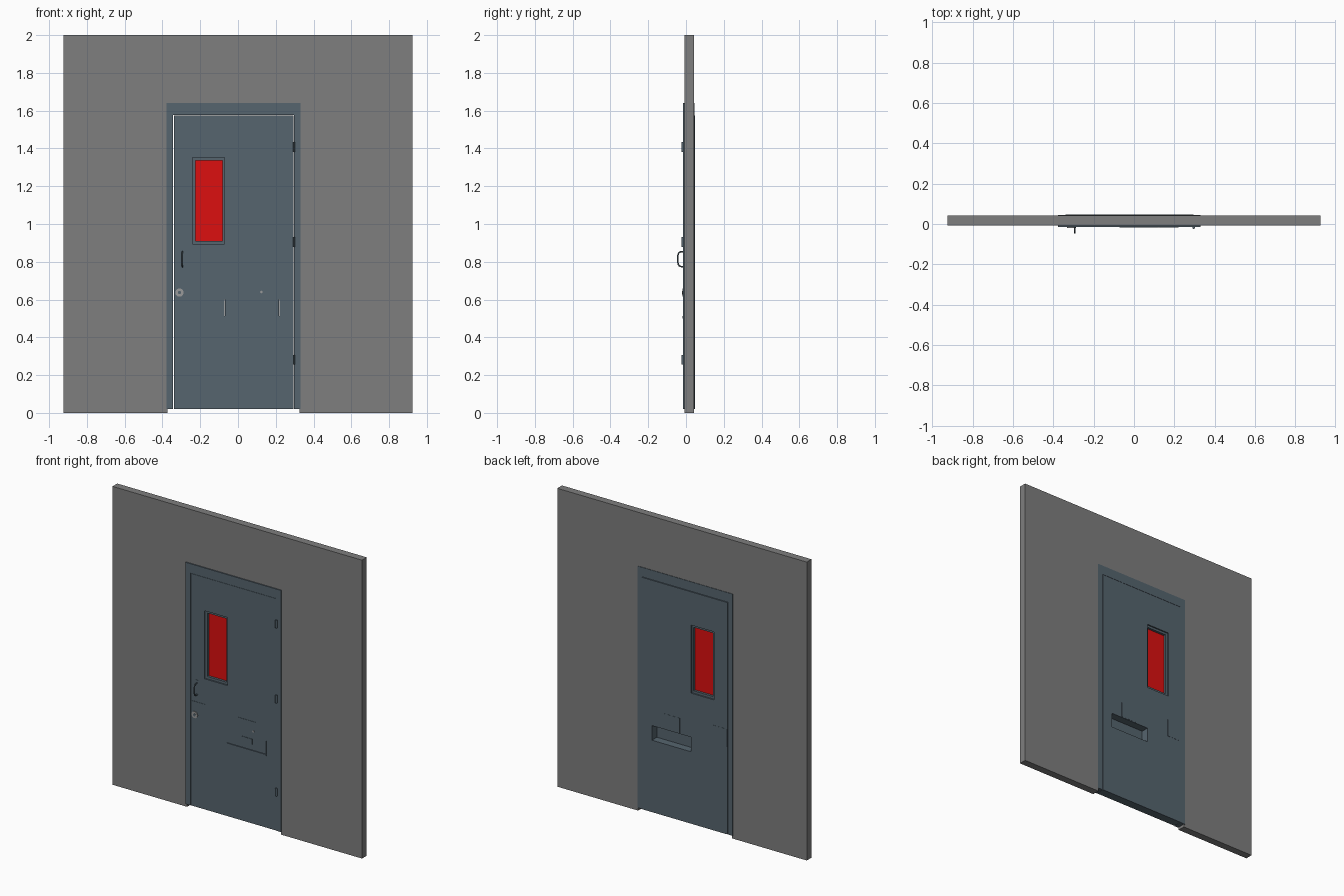
import bpy, bmesh, math
from mathutils import Matrix

if "Cube" in bpy.data.objects:
    bpy.data.objects.remove(bpy.data.objects["Cube"])


def material(name, rgb):
    m = bpy.data.materials.new(name)
    m.diffuse_color = (*rgb, 1)
    m.use_nodes = True
    m.node_tree.nodes["Principled BSDF"].inputs["Base Color"].default_value = m.diffuse_color
    return m


WALL = material("wall_grey", (0.21, 0.21, 0.21))
BLUE = material("slate_blue_paint", (0.093, 0.13, 0.158))
RED = material("red_glass", (0.72, 0.005, 0.005))
STEEL = material("light_steel", (0.32, 0.32, 0.32))


def finish(name, bm, mat):
    bmesh.ops.recalc_face_normals(bm, faces=bm.faces)
    me = bpy.data.meshes.new(name)
    bm.to_mesh(me)
    bm.free()
    me.materials.append(mat)
    ob = bpy.data.objects.new(name, me)
    bpy.context.collection.objects.link(ob)
    return ob


def extrude_y(bm, depth):
    ret = bmesh.ops.extrude_face_region(bm, geom=bm.faces[:])
    verts = [g for g in ret["geom"] if isinstance(g, bmesh.types.BMVert)]
    bmesh.ops.translate(bm, verts=verts, vec=(0, depth, 0))


def box(name, x0, x1, y0, y1, z0, z1, mat=BLUE):
    bm = bmesh.new()
    bmesh.ops.create_cube(bm, size=1)
    bmesh.ops.scale(bm, vec=(x1 - x0, y1 - y0, z1 - z0), verts=bm.verts)
    bmesh.ops.translate(bm, vec=((x0 + x1) / 2, (y0 + y1) / 2, (z0 + z1) / 2), verts=bm.verts)
    return finish(name, bm, mat)


def arch(name, outer, inner, y0, y1, z0, mat):
    """Upside-down U: outer and inner are (left, right, top)."""
    (a, b, t), (c, d, s) = outer, inner
    bm = bmesh.new()
    pts = [(a, z0), (a, t), (b, t), (b, z0), (d, z0), (d, s), (c, s), (c, z0)]
    bm.faces.new([bm.verts.new((x, y0, z)) for x, z in pts])
    extrude_y(bm, y1 - y0)
    return finish(name, bm, mat)


def slab(name, xs, zs, y0, y1, holes, mat=BLUE):
    """Plate on a grid of cells, leaving out the cells listed as holes."""
    bm = bmesh.new()
    vs = [[bm.verts.new((x, y0, z)) for z in zs] for x in xs]
    for i in range(len(xs) - 1):
        for j in range(len(zs) - 1):
            if (i, j) not in holes:
                bm.faces.new((vs[i][j], vs[i + 1][j], vs[i + 1][j + 1], vs[i][j + 1]))
    extrude_y(bm, y1 - y0)
    return finish(name, bm, mat)


def cylinder(name, x, y, z, r, depth, axis, mat, sides=20):
    bm = bmesh.new()
    bmesh.ops.create_cone(bm, cap_ends=True, segments=sides, radius1=r, radius2=r, depth=depth)
    if axis == "Y":
        bmesh.ops.rotate(bm, verts=bm.verts, matrix=Matrix.Rotation(math.pi / 2, 3, "X"))
    bmesh.ops.translate(bm, verts=bm.verts, vec=(x, y, z))
    ob = finish(name, bm, mat)
    smooth(ob)
    return ob


def smooth(ob):
    bpy.ops.object.select_all(action="DESELECT")
    ob.select_set(True)
    bpy.context.view_layer.objects.active = ob
    bpy.ops.object.shade_smooth_by_angle()


F, B = -0.012, 0.047  # front and back faces of the door

# Wall and door frame
arch("wall", (-0.925, 0.925, 2.0), (-0.372, 0.326, 1.63), -0.008, 0.042, 0, WALL)
arch("door_frame", (-0.378, 0.33, 1.64), (-0.343, 0.296, 1.577), -0.015, 0.045, 0.02, BLUE)

# Door leaf with window and hatch openings
slab("door_leaf", [-0.339, -0.241, -0.071, 0.22, 0.294],
     [0.02, 0.502, 0.6, 0.895, 1.351, 1.574], F, B, {(1, 3), (2, 1)})

# Window: stepped glazing frame and pane
slab("window_frame", [-0.241, -0.225, -0.083, -0.071], [0.895, 0.911, 1.336, 1.351],
     F + 0.009, B - 0.009, {(1, 1)})
box("window_pane", -0.225, -0.083, 0.013, 0.022, 0.911, 1.336, RED)

# Food hatch: flap, bottom hinge rail and finger plate
box("hatch_flap", -0.068, 0.217, F, F + 0.007, 0.502, 0.6)
box("hatch_hinge_rail", -0.071, 0.22, -0.018, F + 0.002, 0.5, 0.512)
box("hatch_finger_plate", 0.036, 0.115, F - 0.003, F + 0.001, 0.551, 0.586)

# Lock plates on both faces
for side, y0, y1 in (("front", F - 0.002, F + 0.002), ("back", B - 0.002, B + 0.001)):
    box("lock_plate_" + side, -0.339, -0.236, y0, y1, 0.605, 0.725)
    box("hatch_lock_plate_" + side, 0.013, 0.14, y0, y1, 0.605, 0.705)

# Lock cylinders
cylinder("lock_cylinder", -0.31, -0.0155, 0.637, 0.022, 0.007, "Y", STEEL)
cylinder("lock_core", -0.31, -0.0175, 0.637, 0.009, 0.007, "Y", BLUE)
cylinder("hatch_keyhole", 0.124, -0.0145, 0.64, 0.007, 0.004, "Y", STEEL, 12)

# Hinges: knuckle and leaf
for i, z in enumerate((1.408, 0.905, 0.281)):
    cylinder(f"hinge_knuckle_{i}", 0.296, -0.0185, z, 0.006, 0.052, "Z", BLUE, 12)
    box(f"hinge_leaf_{i}", 0.290, 0.302, -0.018, -0.011, z - 0.026, z + 0.026)

# Pull handle: bent bar with two mounting feet
curve = bpy.data.curves.new("pull_handle", "CURVE")
curve.dimensions = "3D"
curve.bevel_depth = 0.004
curve.bevel_resolution = 2
curve.use_fill_caps = True
half = [(F, 0.04), (-0.027, 0.039), (-0.036, 0.035), (-0.041, 0.028), (-0.043, 0.018)]
path = half + [(y, -z) for y, z in reversed(half)]
sp = curve.splines.new("POLY")
sp.points.add(len(path) - 1)
for p, (y, z) in zip(sp.points, path):
    p.co = (-0.294, y, 0.814 + z, 1)
handle = bpy.data.objects.new("pull_handle", curve)
bpy.context.collection.objects.link(handle)
curve.materials.append(BLUE)
bpy.ops.object.select_all(action="DESELECT")
handle.select_set(True)
bpy.context.view_layer.objects.active = handle
bpy.ops.object.convert(target="MESH")
smooth(bpy.context.view_layer.objects.active)
for s, n in ((1, "top"), (-1, "bottom")):
    z = 0.814 + s * 0.047
    box("handle_foot_" + n, -0.301, -0.287, F - 0.003, F + 0.001, z - 0.012, z + 0.012)
